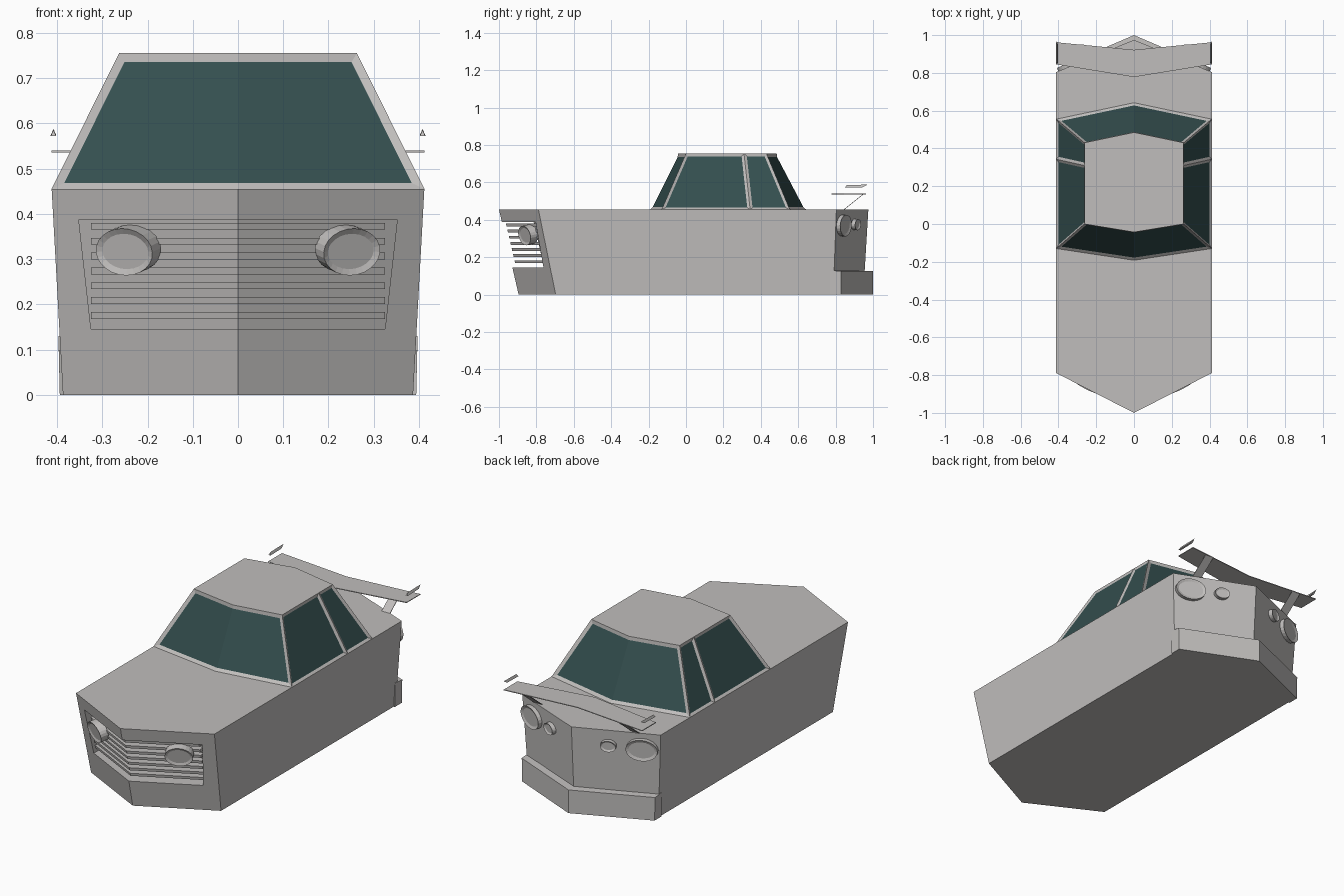
import bpy, bmesh
from mathutils import Vector, Matrix

if "Cube" in bpy.data.objects:
    bpy.data.objects.remove(bpy.data.objects["Cube"])


def material(name, col):
    m = bpy.data.materials.new(name)
    m.diffuse_color = (*col, 1)
    m.use_nodes = True
    m.node_tree.nodes["Principled BSDF"].inputs["Base Color"].default_value = m.diffuse_color
    return m


PAINT = material("warm_grey_paint", (0.53, 0.515, 0.505))
GLASS = material("dark_teal_glass", (0.034, 0.077, 0.077))
TOP = 0.455


def finish(name, bm):
    bmesh.ops.recalc_face_normals(bm, faces=bm.faces[:])
    me = bpy.data.meshes.new(name)
    bm.to_mesh(me)
    bm.free()
    me.materials.append(PAINT)
    me.materials.append(GLASS)
    ob = bpy.data.objects.new(name, me)
    bpy.context.collection.objects.link(ob)
    return ob


def loft(rings):
    """Closed solid through rings of equal point count."""
    bm = bmesh.new()
    rows = [[bm.verts.new(p) for p in r] for r in rings]
    n = len(rows[0])
    for a, b in zip(rows, rows[1:]):
        for i in range(n):
            j = (i + 1) % n
            bm.faces.new((a[i], a[j], b[j], b[i]))
    bm.faces.new(rows[0])
    bm.faces.new(rows[-1])
    bmesh.ops.recalc_face_normals(bm, faces=bm.faces[:])
    return bm


def vee(side, mid):
    """Symmetric solid: mirrored side section, centre section, side section."""
    return loft([[(-x, y, z) for x, y, z in side],
                 [(0, y, z) for y, z in mid], side])


def nose(x, z):
    return -1 + 0.512 * abs(x) + 0.231 * (TOP - z)


def tail(x, z):
    return 0.975 - 0.415 * abs(x) - 0.06 * (TOP - z)


# body with pointed nose and tail
body = finish("body", vee(
    [(0.412, nose(0.412, TOP), TOP), (0.387, nose(0.387, 0), 0),
     (0.387, tail(0.387, 0), 0), (0.412, tail(0.412, TOP), TOP)],
    [(nose(0, TOP), TOP), (nose(0, 0), 0), (tail(0, 0), 0), (tail(0, TOP), TOP)]))

# grille recess cut into the nose
zt, zb, depth = 0.387, 0.145, 0.17
cutter = finish("grille_cutter", vee(
    [(0.352, -1.3, zt), (0.325, -1.3, zb),
     (0.325, nose(0.325, zb) + depth, zb), (0.352, nose(0.352, zt) + depth, zt)],
    [(-1.3, zt), (-1.3, zb), (nose(0, zb) + depth, zb), (nose(0, zt) + depth, zt)]))
cutter.hide_render = True
mod = body.modifiers.new("grille", 'BOOLEAN')
mod.object = cutter
mod.solver = 'EXACT'
bpy.context.view_layer.objects.active = body
bpy.ops.object.modifier_apply(modifier=mod.name)
bpy.data.objects.remove(cutter)

# grille slats
for i in range(7):
    z0 = 0.168 + i * 0.0328
    z1 = z0 + 0.015
    sect = [(z0, 0.02), (z1, 0.02), (z1, 0.06), (z0, 0.06)]
    finish("grille_slat", vee([(0.325, nose(0.325, z) + d, z) for z, d in sect],
                              [(nose(0, z) + d, z) for z, d in sect]))

# cabin with inset windows
bm = vee([(0.412, -0.13, TOP), (0.412, 0.555, TOP), (0.263, 0.43, 0.755), (0.263, 0.0, 0.755)],
         [(-0.192, TOP), (0.642, TOP), (0.485, 0.755), (-0.043, 0.755)])
sides = [f for f in bm.faces if abs(f.normal.x) > 0.7]
geom = set(sides)
for f in sides:
    geom.update(f.edges)
    geom.update(f.verts)
bmesh.ops.bisect_plane(bm, geom=list(geom), plane_co=(0, 0.31, 0.755), plane_no=(0, 0.3, 0.033))
bm.normal_update()
groups = [([f for f in bm.faces if f.normal.y < -0.3], 0.018),
          ([f for f in bm.faces if f.normal.y > 0.3], 0.018)]
groups += [([f], 0.014) for f in bm.faces if abs(f.normal.x) > 0.7]
for faces, t in groups:
    bmesh.ops.inset_region(bm, faces=faces, thickness=t, depth=-0.007,
                           use_even_offset=True, use_boundary=True)
    for f in faces:
        f.material_index = 1
finish("cabin", bm)

# rear bumper
finish("rear_bumper", vee(
    [(0.394, 0.77, 0), (0.394, 0.83, 0), (0.397, 0.83, 0.125), (0.397, 0.77, 0.13)],
    [(0.9, 0), (1.0, 0), (1.0, 0.125), (0.9, 0.13)]))


# oval lamps set against the sloping faces
def lamp(name, pos, normal, rx, ry, rim):
    n = Vector(normal).normalized()
    u = Vector((0, 0, 1)).cross(n).normalized()
    v = n.cross(u)
    basis = Matrix((u, v, n)).transposed().to_4x4()
    bm = bmesh.new()
    bmesh.ops.create_cone(bm, cap_ends=True, segments=24, radius1=1, radius2=1, depth=1,
                          matrix=Matrix.Translation(pos) @ basis @ Matrix.Diagonal((rx, ry, 0.044, 1)))
    bm.normal_update()
    cap = [f for f in bm.faces if len(f.verts) > 4 and f.normal.dot(n) > 0.9]
    bmesh.ops.inset_region(bm, faces=cap, thickness=rim, depth=-0.006, use_even_offset=True)
    finish(name, bm)


for s in (-1, 1):
    lamp("headlight", (s * 0.242, nose(0.242, 0.32), 0.32), (0.512 * s, -1, -0.231), 0.07, 0.053, 0.013)
    lamp("tail_light", (s * 0.325, tail(0.325, 0.37), 0.37), (0.415 * s, 1, -0.06), 0.08, 0.058, 0.014)
    lamp("reverse_light", (s * 0.17, tail(0.17, 0.375), 0.375), (0.415 * s, 1, -0.06), 0.04, 0.03, 0.009)

    # spoiler strut: thin leaning plate
    strut = [(0.84, 0.453), (0.845, 0.453), (0.95, 0.537), (0.945, 0.537)]
    finish("spoiler_strut", loft([[(s * x, y, z) for y, z in strut] for x in (0.265, 0.315)]))

    # winglet above the spoiler tip
    finish("spoiler_winglet", loft([
        [(s * 0.402, y, z), (s * 0.414, y, z), (s * 0.408, y + d, z + 0.014)]
        for y, z, d in ((0.85, 0.572, 0.01), (0.945, 0.574, 0.025))]))

# spoiler wing swept forward at the centre
finish("spoiler_wing", vee(
    [(0.412, 0.845, 0.536), (0.412, 0.962, 0.536), (0.412, 0.962, 0.54), (0.412, 0.845, 0.54)],
    [(0.778, 0.536), (0.922, 0.536), (0.922, 0.54), (0.778, 0.54)]))
